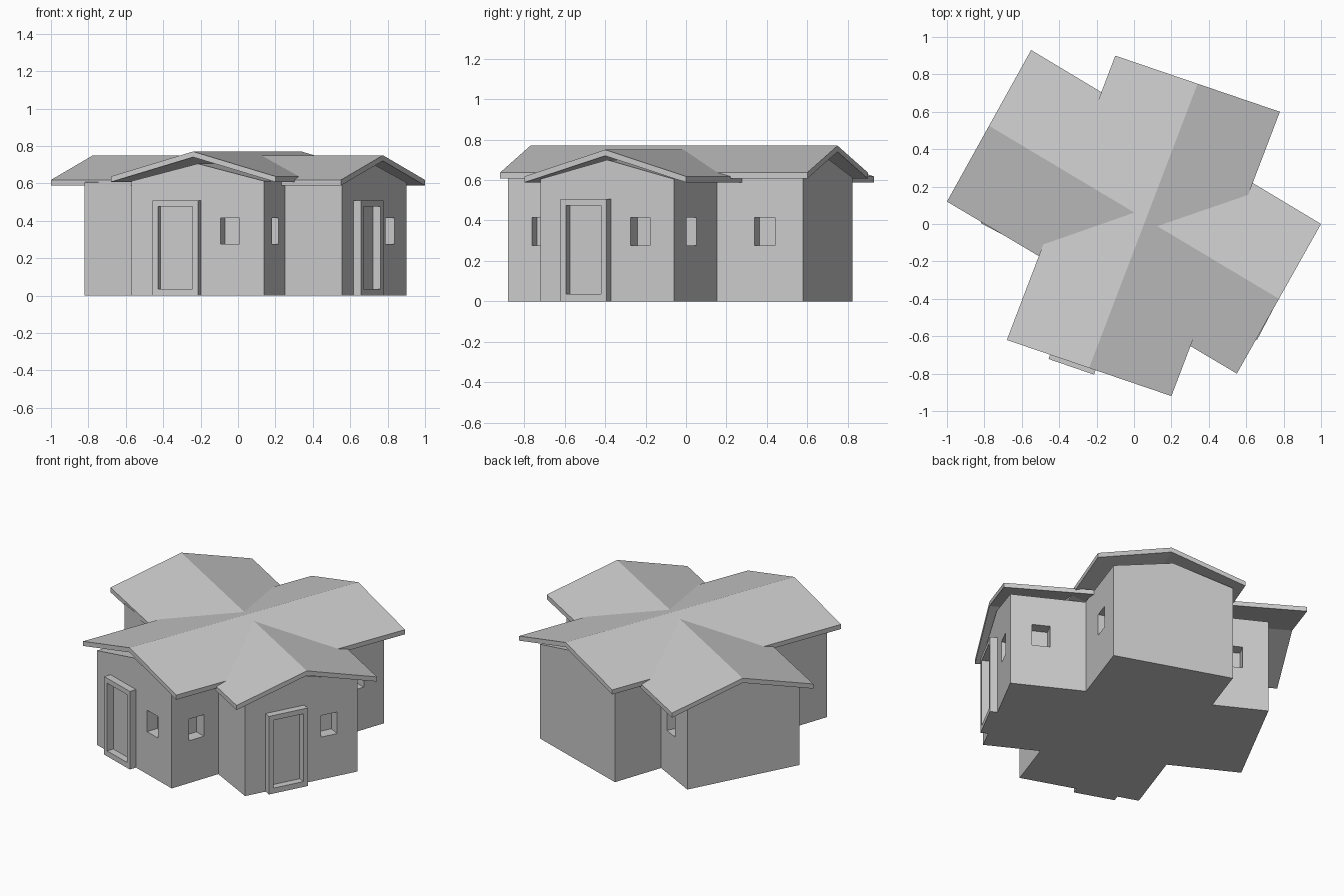
import bpy, bmesh
from mathutils import Vector as V

if "Cube" in bpy.data.objects:
    bpy.data.objects.remove(bpy.data.objects["Cube"])

def loft(name, a, b):
    """Closed solid between two matching outlines."""
    bm = bmesh.new()
    va = [bm.verts.new(p) for p in a]
    vb = [bm.verts.new(p) for p in b]
    n = len(a)
    bm.faces.new(va)
    bm.faces.new(vb)
    for i in range(n):
        j = (i + 1) % n
        bm.faces.new((va[i], va[j], vb[j], vb[i]))
    bmesh.ops.recalc_face_normals(bm, faces=bm.faces)
    me = bpy.data.meshes.new(name)
    bm.to_mesh(me)
    bm.free()
    ob = bpy.data.objects.new(name, me)
    bpy.context.collection.objects.link(ob)
    return ob

def boolean(ob, cutter, op):
    m = ob.modifiers.new("cut", 'BOOLEAN')
    m.operation, m.solver, m.object = op, 'EXACT', cutter
    bpy.context.view_layer.objects.active = ob
    bpy.ops.object.modifier_apply(modifier=m.name)
    bpy.data.objects.remove(cutter)

def gable_wall(p, q, eave, peak):
    m = ((p[0] + q[0]) / 2, (p[1] + q[1]) / 2)
    return [(*p, 0), (*q, 0), (*q, eave), (*m, peak), (*p, eave)]

def gable_roof(p, q, eave, peak, t):
    m = ((p[0] + q[0]) / 2, (p[1] + q[1]) / 2)
    return [(*p, eave), (*m, peak), (*q, eave),
            (*q, eave - t), (*m, peak - t), (*p, eave - t)]

def wall_box(name, wall, t, w, z0, z1, d0, d1):
    """Box on a wall: t along it, w wide, d0..d1 outward."""
    p, q = V(wall[0]), V(wall[1])
    u = (q - p).normalized()
    n = V((u.y, -u.x))
    def rect(d):
        a, b = p + u * (t - w / 2) + n * d, p + u * (t + w / 2) + n * d
        return [(*a, z0), (*b, z0), (*b, z1), (*a, z1)]
    return loft(name, rect(d0), rect(d1))

# wall corners of the two crossing wings
A = [(-.82, .005), (.555, -.72), (.90, -.06), (-.475, .665)]
B = [(-.57, -.635), (.14, -.88), (.643, .58), (-.067, .825)]
walls = loft("walls", gable_wall(A[0], A[3], .605, .70), gable_wall(A[1], A[2], .605, .70))
wing = loft("wing", gable_wall(B[0], B[1], .612, .705), gable_wall(B[3], B[2], .612, .705))
boolean(walls, wing, 'UNION')

end_a, back_a = (A[1], A[2]), (A[2], A[3])
end_b, side_b = (B[0], B[1]), (B[1], B[2])

# recessed windows
for wall, t in ((end_a, .557), (end_b, .557), (side_b, .18), (side_b, 1.343),
                (back_a, .186), (back_a, 1.345)):
    boolean(walls, wall_box("window_cutter", wall, t, .108, .275, .415, -.075, .05), 'DIFFERENCE')

# raised door frames
for i, wall in enumerate((end_a, end_b)):
    frame = wall_box(f"door_frame_{i + 1}", wall, .264, .257, 0, .507, -.005, .045)
    boolean(frame, wall_box("door_cutter", wall, .264, .197, .035, .475, -.1, .1), 'DIFFERENCE')

# crossing gable roofs
loft("roof_side_wing", gable_roof((-1, .12), (-.55, .93), .618, .75, .03),
     gable_roof((.55, -.80), (1, 0), .618, .75, .03))
loft("roof_front_wing", gable_roof((-.68, -.62), (.20, -.92), .637, .77, .03),
     gable_roof((-.10, .90), (.78, .60), .637, .77, .03))
